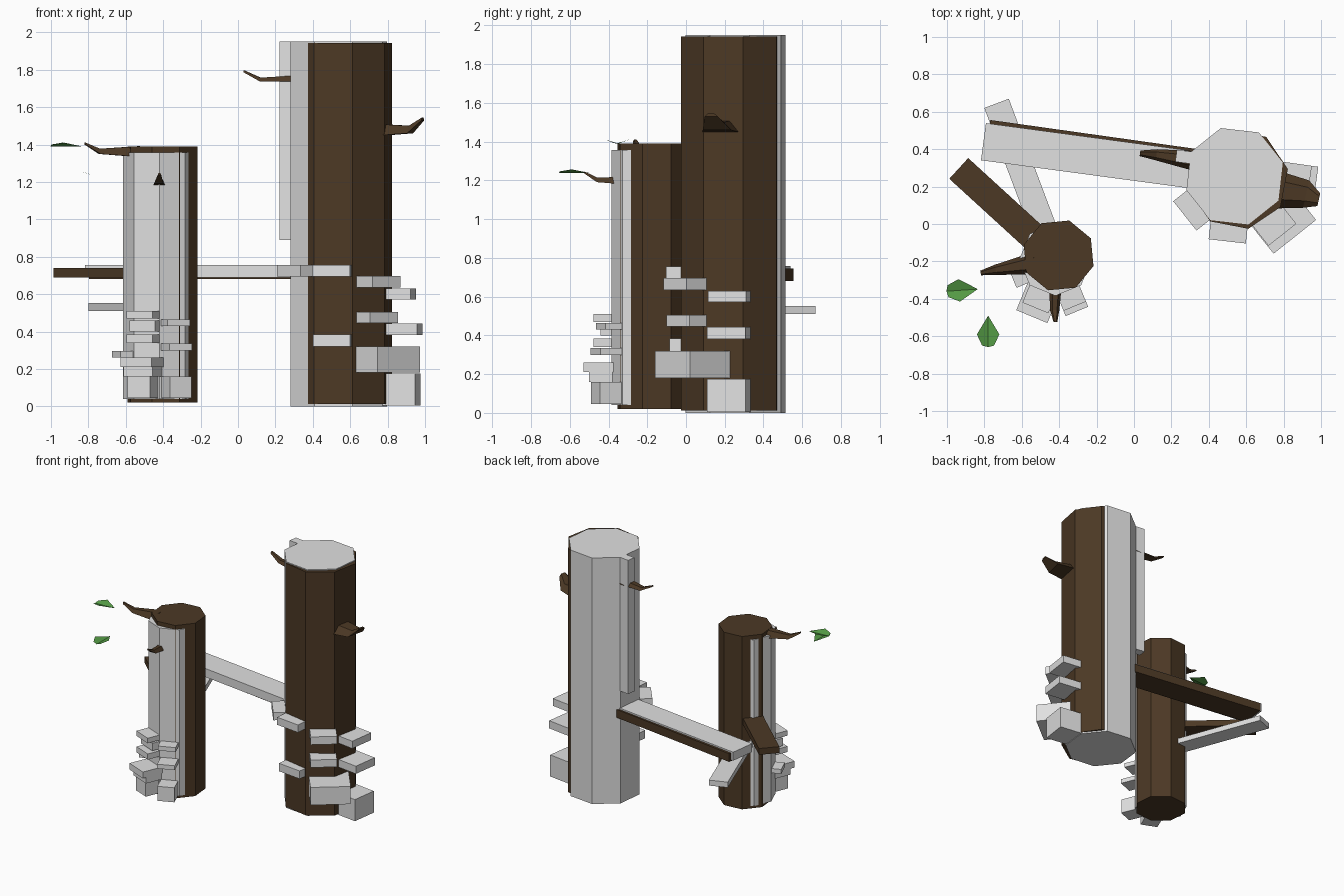
import bpy, bmesh, math
from mathutils import Vector

if "Cube" in bpy.data.objects:
    bpy.data.objects.remove(bpy.data.objects["Cube"])


def material(name, rgb):
    m = bpy.data.materials.new(name)
    m.diffuse_color = (*rgb, 1)
    m.use_nodes = True
    m.node_tree.nodes["Principled BSDF"].inputs["Base Color"].default_value = m.diffuse_color
    return m


BARK = material("dark bark", (0.072, 0.040, 0.018))
PALE = material("pale grey wood", (0.75, 0.75, 0.75))
LEAF = material("leaf green", (0.09, 0.33, 0.06))


def loft(name, rings, mat):
    """Closed solid through rings of equal point count."""
    bm = bmesh.new()
    vs = [[bm.verts.new(p) for p in r] for r in rings]
    n = len(rings[0])
    for a, b in zip(vs, vs[1:]):
        for i in range(n):
            j = (i + 1) % n
            bm.faces.new((a[i], a[j], b[j], b[i]))
    bm.faces.new(vs[0][::-1])
    bm.faces.new(vs[-1])
    bmesh.ops.recalc_face_normals(bm, faces=bm.faces)
    me = bpy.data.meshes.new(name)
    bm.to_mesh(me)
    bm.free()
    me.materials.append(mat)
    ob = bpy.data.objects.new(name, me)
    bpy.context.collection.objects.link(ob)
    return ob


def trunk(name, c, r, angle, z0, z1, mat):
    """Eight sided column with a vertex at the given angle."""
    ang = [math.radians(angle + 45 * i) for i in range(8)]
    loft(name, [[(c[0] + r * math.cos(a), c[1] + r * math.sin(a), z) for a in ang]
                for z in (z0, z1)], mat)


def plank(name, a, b, width, z0, z1, mat):
    """Level board running from a to b in plan."""
    a, b = Vector(a), Vector(b)
    d = (b - a).normalized()
    s = Vector((-d.y, d.x)) * width / 2
    loft(name, [[(p.x, p.y, z) for p in (a + s, a - s, b - s, b + s)]
                for z in (z0, z1)], mat)


def shelf(name, c, angle, reach, width, z0, z1, shift=0.0):
    """Bracket fungus: a block pointing out of a trunk face."""
    t = math.radians(angle)
    n, s = Vector((math.cos(t), math.sin(t))), Vector((-math.sin(t), math.cos(t)))
    o = Vector(c) + s * shift
    plank(name, o + n * 0.14, o + n * reach, width, z0, z1, PALE)


def branch(name, stations):
    """Tapered bent stub; each station is (centre, width, height)."""
    d = Vector(stations[-1][0]) - Vector(stations[0][0])
    side = Vector((-d.y, d.x, 0)).normalized()
    up = Vector((0, 0, 1))
    rings = []
    for p, w, h in stations:
        p = Vector(p)
        rings.append([p + side * (w / 2 * i) + up * (h / 2 * k) for i, k in
                      ((-1, -0.6), (-0.5, 1), (0.5, 1), (1, -0.6))])
    loft(name, rings, BARK)


def leaf(name, tip, angle, z):
    """Folded leaf: two halves meeting in a sunken midrib."""
    t = math.radians(angle)
    d, s = Vector((math.cos(t), math.sin(t), 0)), Vector((-math.sin(t), math.cos(t), 0))
    bm = bmesh.new()
    at = lambda u, v, h: bm.verts.new(Vector((tip[0], tip[1], z + h)) + d * u + s * v)
    root, end = at(0, 0, 0), at(0.168, 0, 0)
    for k in (1, -1):
        f = [root, end, at(0.16, 0.032 * k, 0.01), at(0.1, 0.06 * k, 0.02)]
        bm.faces.new(f if k > 0 else f[::-1])
    me = bpy.data.meshes.new(name)
    bm.to_mesh(me)
    bm.free()
    me.materials.append(LEAF)
    bpy.context.collection.objects.link(bpy.data.objects.new(name, me))


# Tall trunk: pale core with an offset bark column
BIG, BIG_BARK = (0.538, 0.255), (0.557, 0.24)
trunk("tall_trunk_core", BIG, 0.268, 16, 0, 1.95, PALE)
trunk("tall_trunk_bark", BIG_BARK, 0.271, 11.5, 0.012, 1.942, BARK)
plank("tall_trunk_strip", (0.225, 0.365), (0.36, 0.347), 0.065, 0.89, 1.95, PALE)

# Short trunk: bark column with pale wood showing at the front left
SMALL, SMALL_BARK = (-0.42, -0.19), (-0.403, -0.168)
trunk("short_trunk_bark", SMALL_BARK, 0.195, 73, 0.02, 1.39, BARK)
trunk("short_trunk_wood", SMALL, 0.194, 0, 0.04, 1.358, PALE)

# Bridge beam and side boards
plank("beam_top", (-0.805, 0.44), (0.35, 0.285), 0.2, 0.69, 0.757, PALE)
plank("beam_underside", (-0.782, 0.457), (0.35, 0.298), 0.2, 0.68, 0.745, BARK)
plank("bark_board", (-0.937, 0.297), (-0.47, -0.13), 0.15, 0.69, 0.74, BARK)
plank("pale_board", (-0.735, 0.645), (-0.47, -0.06), 0.14, 0.51, 0.553, PALE)

# Shelves on the short trunk: angle, reach, width, bottom, top
for i, (a, r, w, z0, z1) in enumerate([
        (-112.5, 0.28, 0.15, 0.47, 0.51), (-112.5, 0.24, 0.15, 0.40, 0.46),
        (-112.5, 0.28, 0.15, 0.34, 0.385), (-112.5, 0.33, 0.18, 0.21, 0.26),
        (-112.5, 0.30, 0.17, 0.16, 0.21), (-112.5, 0.29, 0.13, 0.045, 0.16),
        (-157.5, 0.25, 0.12, 0.26, 0.295), (-67.5, 0.27, 0.13, 0.43, 0.465),
        (-67.5, 0.30, 0.13, 0.30, 0.335), (-67.5, 0.30, 0.125, 0.045, 0.16)]):
    shelf(f"short_trunk_shelf_{i + 1}", SMALL, a, r, w, z0, z1)

# Shelves on the tall trunk, with a sideways shift
for i, (c, a, r, w, z0, z1, s) in enumerate([
        (BIG, -141.5, 0.34, 0.2, 0.695, 0.755, 0),
        (BIG, -96.5, 0.35, 0.2, 0.695, 0.755, 0),
        (BIG, -96.5, 0.33, 0.2, 0.32, 0.383, 0),
        (BIG_BARK, -51.5, 0.38, 0.19, 0.635, 0.697, 0),
        (BIG_BARK, -51.5, 0.36, 0.19, 0.445, 0.505, 0),
        (BIG_BARK, -51.5, 0.43, 0.29, 0.18, 0.32, 0.045),
        (BIG_BARK, -8, 0.38, 0.2, 0.572, 0.63, 0.025),
        (BIG_BARK, -8, 0.415, 0.2, 0.382, 0.443, 0.025),
        (BIG_BARK, -8, 0.405, 0.2, 0.004, 0.175, 0.025)]):
    shelf(f"tall_trunk_shelf_{i + 1}", c, a, r, w, z0, z1, s)

# Broken branches
branch("tall_left_branch", [((0.34, 0.335, 1.75), 0.11, 0.04),
                            ((0.12, 0.37, 1.745), 0.06, 0.025),
                            ((0.032, 0.378, 1.79), 0.03, 0.014)])
branch("tall_right_branch", [((0.74, 0.185, 1.47), 0.21, 0.08),
                             ((0.92, 0.16, 1.475), 0.15, 0.05),
                             ((0.988, 0.13, 1.535), 0.07, 0.02)])
branch("short_left_branch", [((-0.53, -0.21, 1.355), 0.12, 0.072),
                             ((-0.74, -0.245, 1.36), 0.055, 0.035),
                             ((-0.82, -0.262, 1.405), 0.025, 0.014)])
branch("short_front_branch", [((-0.42, -0.34, 1.195), 0.065, 0.045),
                              ((-0.424, -0.46, 1.2), 0.05, 0.03),
                              ((-0.42, -0.525, 1.24), 0.02, 0.014)])

# Leaves
leaf("upper_leaf", (-0.835, -0.348), 184, 1.39)
leaf("lower_leaf", (-0.78, -0.49), -90, 1.237)
